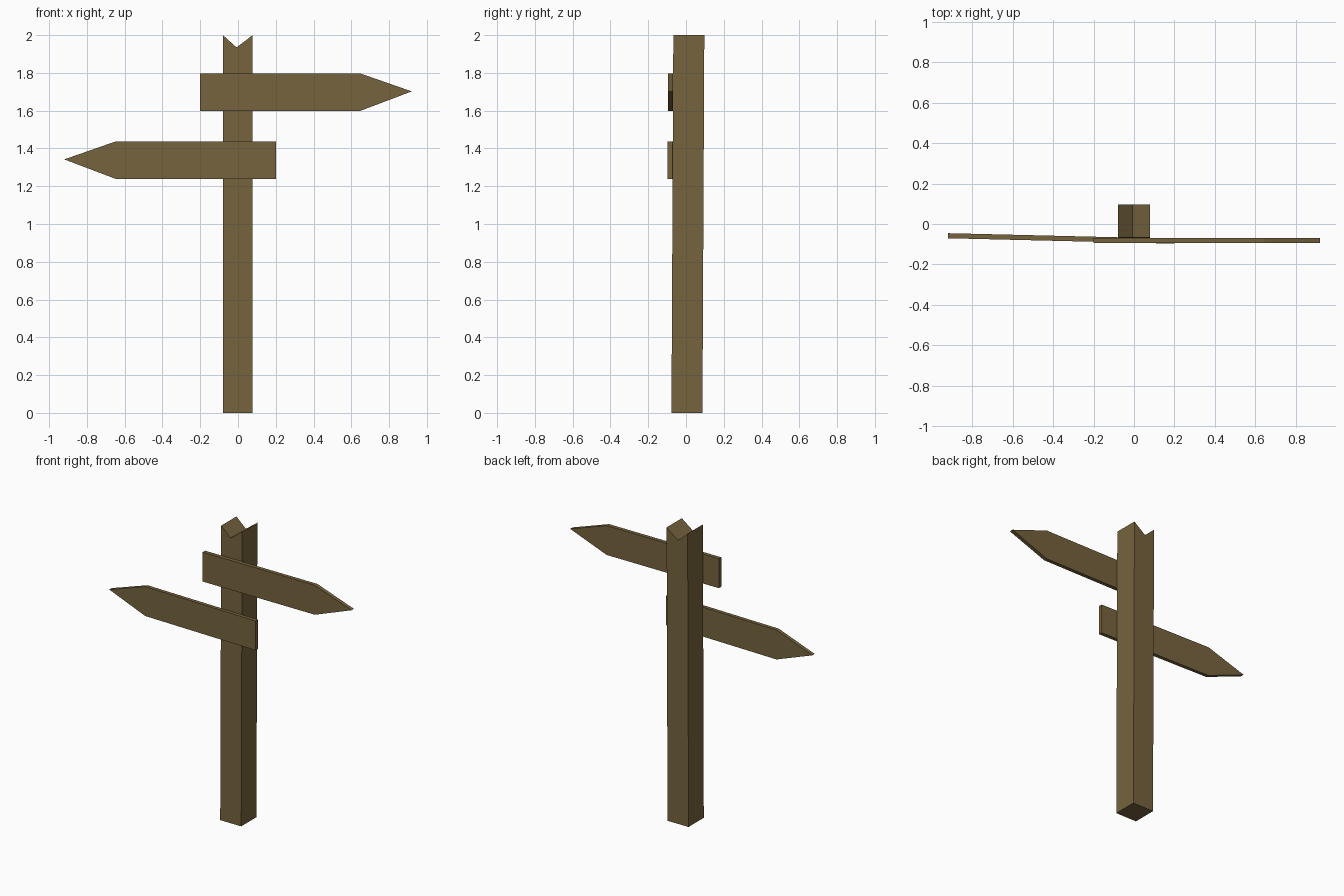
import bpy, bmesh
from mathutils import Matrix

if "Cube" in bpy.data.objects:
    bpy.data.objects.remove(bpy.data.objects["Cube"])

wood = bpy.data.materials.new("weathered wood")
wood.diffuse_color = (0.18, 0.125, 0.047, 1)
wood.use_nodes = True
wood.node_tree.nodes["Principled BSDF"].inputs["Base Color"].default_value = wood.diffuse_color


def prism(name, profile, y0, y1, transform):
    """Extrude an x-z outline from y0 to y1, then apply a transform."""
    bm = bmesh.new()
    face = bm.faces.new([bm.verts.new((x, y0, z)) for x, z in profile])
    ext = bmesh.ops.extrude_face_region(bm, geom=[face])
    verts = [v for v in ext["geom"] if isinstance(v, bmesh.types.BMVert)]
    bmesh.ops.translate(bm, verts=verts, vec=(0, y1 - y0, 0))
    bmesh.ops.transform(bm, matrix=transform, verts=bm.verts)
    bmesh.ops.recalc_face_normals(bm, faces=bm.faces)
    mesh = bpy.data.meshes.new(name)
    bm.to_mesh(mesh)
    bm.free()
    mesh.materials.append(wood)
    obj = bpy.data.objects.new(name, mesh)
    bpy.context.collection.objects.link(obj)


def shear(row, col, amount):
    m = Matrix.Identity(4)
    m[row][col] = amount
    return m


# Post with a V notch in the top, leaning very slightly backward
prism("post", [(-0.08, 0), (0.078, 0), (0.078, 2), (-0.008, 1.935), (-0.08, 2)],
      -0.077, 0.087, shear(1, 2, 0.005))

# Arrow boards: the upper points right, the lower points left and is yawed
arrow = [(-0.2, -0.1), (0.645, -0.1), (0.92, 0.004), (0.645, 0.1), (-0.2, 0.1)]
prism("upper_sign", [(x, z + 1.698) for x, z in arrow], -0.094, -0.068,
      Matrix.Identity(4))
prism("lower_sign", [(-x, z + 1.338) for x, z in arrow], -0.0925, -0.0675,
      shear(1, 0, -0.024))
